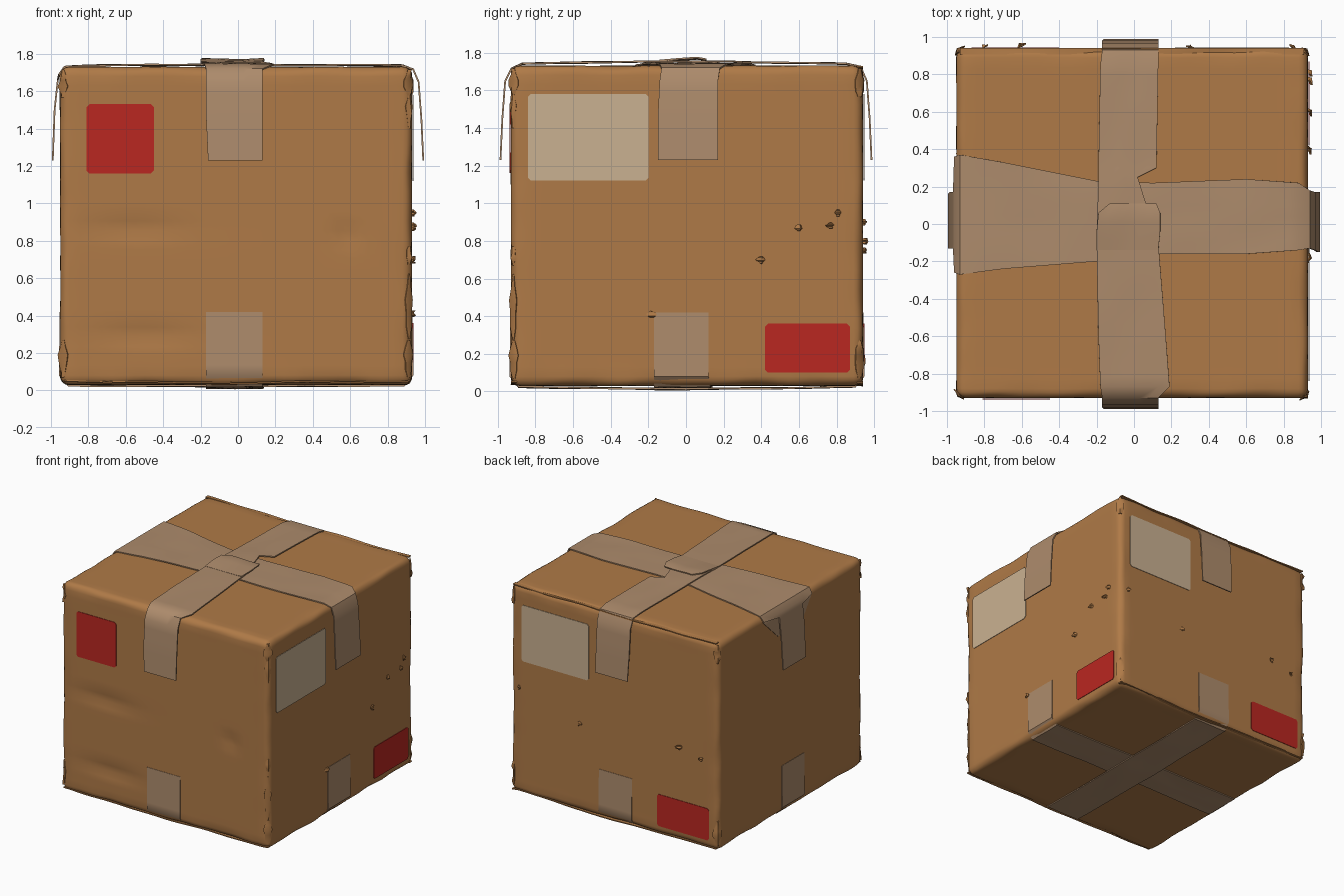
import bpy, bmesh, math, random
from mathutils import Vector, noise

cube = bpy.data.objects.get("Cube")
if cube:
    bpy.data.objects.remove(cube)
random.seed(4)


def material(name, colour):
    mat = bpy.data.materials.new(name)
    mat.use_nodes = True
    mat.diffuse_color = (*colour, 1)
    mat.node_tree.nodes["Principled BSDF"].inputs["Base Color"].default_value = (*colour, 1)
    return mat


CARD = material("cardboard", (.43, .195, .063))
TAPE = material("packing tape", (.42, .26, .15))
CREAM = material("cream label", (.59, .44, .285))
RED = material("red label", (.49, .02, .015))

# Box limits
LOW = Vector((-.95, -.93, .03))
HIGH = Vector((.93, .94, 1.73))
MID, HALF = (LOW + HIGH) / 2, (HIGH - LOW) / 2


def finish(name, bm, mat, angle=40):
    bmesh.ops.recalc_face_normals(bm, faces=bm.faces[:])
    mesh = bpy.data.meshes.new(name)
    bm.to_mesh(mesh)
    bm.free()
    mesh.materials.append(mat)
    mesh.shade_smooth()
    mesh.set_sharp_from_angle(angle=math.radians(angle))
    obj = bpy.data.objects.new(name, mesh)
    bpy.context.collection.objects.link(obj)
    return obj


def sheet(name, grid, mat, thickness):
    """Thin sheet from a grid of points."""
    bm = bmesh.new()
    rows = [[bm.verts.new(p) for p in row] for row in grid]
    for a, b in zip(rows, rows[1:]):
        for i in range(len(a) - 1):
            bm.faces.new((a[i], a[i + 1], b[i + 1], b[i]))
    bmesh.ops.recalc_face_normals(bm, faces=bm.faces[:])
    bmesh.ops.solidify(bm, geom=bm.faces[:], thickness=thickness)
    return finish(name, bm, mat)


def ribbon(name, axis, rows, mat=TAPE, wrinkle=.005, thickness=.009):
    """Strip along x or y; each row is position, height, near edge, far edge."""
    grid = []
    for a, b in zip(rows, rows[1:]):
        steps = max(1, round(math.dist(a[:2], b[:2]) / .06))
        for s in range(steps + (b is rows[-1])):
            u, z, lo, hi = (p + (q - p) * s / steps for p, q in zip(a, b))
            row = []
            for k in range(7):
                v = lo + (hi - lo) * k / 6
                p = Vector((u, v, z)) if axis == "x" else Vector((v, u, z))
                bump = noise.noise(Vector((u * 3, v * 9, z * 3))) * wrinkle
                if abs(u) < .9:
                    p.z += bump
                row.append(p)
            grid.append(row)
    return sheet(name, grid, mat, thickness)


def label(name, axis, side, across, heights, mat):
    """Thin plate with clipped corners, lying on one side wall."""
    lo, hi = across
    bottom, top = heights
    wall = (HIGH if side > 0 else LOW)[axis] + side * .003
    c = .015
    outline = [(lo + c, bottom), (hi - c, bottom), (hi, bottom + c), (hi, top - c),
               (hi - c, top), (lo + c, top), (lo, top - c), (lo, bottom + c)]
    bm = bmesh.new()
    face = bm.faces.new([bm.verts.new((wall, v, z) if axis == 0 else (v, wall, z))
                         for v, z in outline])
    ext = bmesh.ops.extrude_face_region(bm, geom=[face])
    push = Vector((side, 0, 0) if axis == 0 else (0, side, 0)) * .004
    bmesh.ops.translate(bm, vec=push, verts=[g for g in ext["geom"] if isinstance(g, bmesh.types.BMVert)])
    return finish(name, bm, mat)


# Cardboard box with rounded, crumpled edges and dents
bm = bmesh.new()
bmesh.ops.create_cube(bm, size=2)
for v in bm.verts:
    v.co = MID + Vector(c * h for c, h in zip(v.co, HALF))
bmesh.ops.bevel(bm, geom=bm.edges[:], offset=.05, segments=4, profile=.5, affect="EDGES")
bmesh.ops.subdivide_edges(bm, edges=[e for e in bm.edges if e.calc_length() > 1],
                          cuts=30, use_grid_fill=True)
DENTS = [(-.55, .87, .25, .04), (-.5, .3, .25, .04), (.58, .83, .05, .05)]
for v in bm.verts:
    near = sorted(h - abs(c) for c, h in zip(v.co - MID, HALF))
    edge = max(0, 1 - near[1] / .06)
    v.co += noise.noise_vector(v.co * 5) * .014 * edge
    if v.co.y < LOW.y + .02:
        for x, z, wide, tall in DENTS:
            v.co.y += .018 * math.exp(-((v.co.x - x) / wide) ** 2 - ((v.co.z - z) / tall) ** 2)
finish("cardboard_box", bm, CARD, 50)

# Top tapes with loose ends standing off the walls
ribbon("top_tape_across", "x", [
    (-.995, 1.23, -.13, .16), (-.985, 1.5, -.13, .17), (-.968, 1.66, -.13, .17),
    (-.962, 1.69, -.26, .36), (-.93, 1.735, -.27, .37), (-.7, 1.743, -.24, .33),
    (-.2, 1.745, -.2, .23), (.1, 1.745, -.16, .22), (.6, 1.745, -.16, .24),
    (.88, 1.74, -.14, .22), (.94, 1.72, -.13, .18), (.97, 1.65, -.14, .17),
    (.985, 1.45, -.15, .17), (.995, 1.23, -.15, .17)])
ribbon("top_tape_along", "y", [
    (-.99, 1.23, -.16, .13), (-.98, 1.45, -.17, .13), (-.965, 1.65, -.17, .13),
    (-.93, 1.72, -.17, .13), (-.87, 1.745, -.18, .19), (-.6, 1.75, -.19, .17),
    (-.1, 1.757, -.2, .13), (.25, 1.757, -.19, .02), (.3, 1.755, -.19, .12),
    (.85, 1.745, -.18, .13), (.93, 1.73, -.17, .13), (.965, 1.65, -.17, .13),
    (.98, 1.45, -.17, .13), (.99, 1.23, -.16, .13)])
ribbon("tape_fold", "y", [
    (-.14, 1.757, -.2, .13), (-.04, 1.767, -.2, .14),
    (.06, 1.773, -.19, .14), (.11, 1.765, -.13, .12)], wrinkle=.012)

# Wide tape edge pressed down onto the right-hand wall
ribbon("tape_drape", "x", [
    (-.935, 1.725, -.27, .37), (-.955, 1.68, -.26, .36), (-.955, 1.5, -.13, .17)], wrinkle=0)

# Bottom tapes wrapped up the walls
ribbon("bottom_tape_across", "x", [
    (-.953, .42, -.17, .12), (-.958, .08, -.17, .12), (-.91, .022, -.17, .13),
    (0, .018, -.16, .14), (.89, .022, -.17, .13), (.938, .08, -.17, .12),
    (.933, .42, -.17, .12)])
ribbon("bottom_tape_along", "y", [
    (-.933, .42, -.17, .13), (-.938, .08, -.17, .13), (-.89, .02, -.17, .13),
    (0, .007, -.17, .14), (.9, .02, -.17, .13), (.948, .08, -.17, .13),
    (.943, .42, -.17, .13)])

# Labels
LOWER, UPPER = (.1, .36), (1.12, 1.58)
label("front_red_label", 1, -1, (-.81, -.45), (1.16, 1.53), RED)
label("left_cream_label", 0, 1, (-.84, -.2), UPPER, CREAM)
label("left_red_label", 0, 1, (.42, .87), LOWER, RED)
label("back_cream_label", 1, 1, (.22, .83), UPPER, CREAM)
label("back_red_label", 1, 1, (-.87, -.4), LOWER, RED)

# Frayed lips along the horizontal edges
for name, y, z, ends in (("front_bottom_lip", LOW.y, .055, (-.93, .92)),
                         ("back_bottom_lip", HIGH.y, .05, (-.93, .92)),
                         ("back_top_lip", HIGH.y, 1.73, (-.93, .91))):
    inner = y * .965
    ribbon(name, "x", [(ends[0], z, *sorted((inner, y))), (0, z - .01, *sorted((inner, y))),
                       (ends[1], z, *sorted((inner, y)))], CARD, .012, .008)


def scrap(name, x, y, z, height, width=.04):
    """Curled sliver of torn card on a corner or wall."""
    out = Vector((x - MID.x, y - MID.y, 0)).normalized()
    side = Vector((-out.y, out.x, 0))
    grid = []
    for i in range(6):
        t = i / 5
        centre = Vector((x, y, z + height * (t - .5)))
        reach = width * math.sin(math.pi * (.12 + .8 * t)) * random.uniform(.6, 1.1)
        lift = out * random.uniform(0, .02)
        grid.append([centre - side * reach, centre + lift, centre + side * reach * .8])
    sheet(name, grid, CARD, .007)


# Torn slivers at the upright corners, most on the front-left one
for i, (x, y) in enumerate(((.915, -.915), (.915, .925), (-.935, -.915), (-.935, .925))):
    scrap(f"lower_corner_scrap_{i}", x, y, .17, .2)
    scrap(f"upper_corner_scrap_{i}", x, y, 1.64, .15)
for i, (z, height) in enumerate(((.45, .35), (.72, .1), (1.5, .2))):
    scrap(f"front_left_edge_scrap_{i}", .917, -.918, z, height, .03)
for i, (y, z) in enumerate(((.4, .7), (.6, .87), (.77, .88), (.81, .95), (-.18, .41))):
    scrap(f"left_wall_scrap_{i}", .936, y, z, .035, .03)
for i, (x, z) in enumerate(((.85, .9), (.3, .75), (-.6, .8), (-.8, .75))):
    scrap(f"back_wall_scrap_{i}", x, .946, z, .03, .03)
